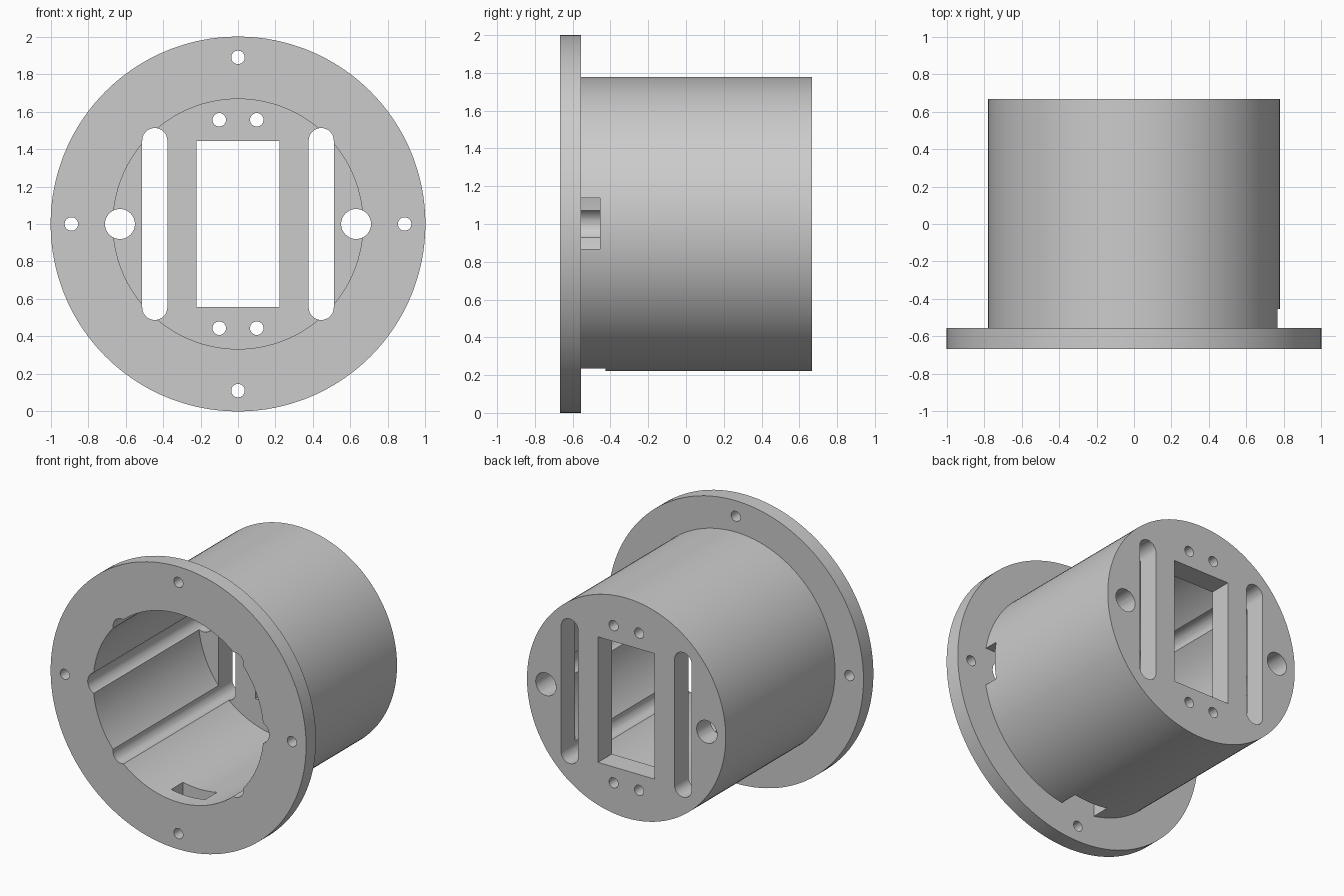
import bpy, bmesh
from math import cos, sin, pi, radians
from mathutils import Vector, Matrix

cube = bpy.data.objects.get("Cube")
if cube:
    bpy.data.objects.remove(cube)

CZ = 1.0                                     # height of the housing axis
FRONT, BACK = -0.667, 0.667
FLANGE_BACK = FRONT + 0.111
PLATE_FRONT = BACK - 0.155
BORE, TUBE, FLANGE = 0.667, 0.778, 1.0

grey = bpy.data.materials.new("plain grey")
grey.use_nodes = True
colour = (0.6, 0.6, 0.6, 1)
grey.diffuse_color = colour
grey.node_tree.nodes["Principled BSDF"].inputs["Base Color"].default_value = colour


def make_object(name, bm):
    bmesh.ops.recalc_face_normals(bm, faces=bm.faces)
    mesh = bpy.data.meshes.new(name)
    bm.to_mesh(mesh)
    bm.free()
    obj = bpy.data.objects.new(name, mesh)
    bpy.context.collection.objects.link(obj)
    mesh.materials.append(grey)
    return obj


def prism(bm, outline, y0, y1):
    """Extrude an (x, z) outline, measured from the axis, along y."""
    verts = [bm.verts.new((x, y0, z + CZ)) for x, z in outline]
    face = bm.faces.new(verts)
    moved = bmesh.ops.extrude_face_region(bm, geom=[face])["geom"]
    bmesh.ops.translate(bm, vec=(0, y1 - y0, 0),
                        verts=[v for v in moved if isinstance(v, bmesh.types.BMVert)])


def slot(x, z, r, half=0.0, n=32):
    """Round hole, or upright slot when half is above zero."""
    pts = []
    for side in (0, 1):
        for i in range(n // 2 + (1 if half else 0)):
            a = side * pi + 2 * pi * i / n
            pts.append((x + r * cos(a), z + r * sin(a) + (-half if side else half)))
    return pts


def box(x0, x1, z0, z1):
    return [(x0, z0), (x1, z0), (x1, z1), (x0, z1)]


# Housing: flange, tube and back plate turned around the y axis
profile = [(0, PLATE_FRONT), (BORE, PLATE_FRONT), (BORE, FRONT), (FLANGE, FRONT),
           (FLANGE, FLANGE_BACK), (TUBE, FLANGE_BACK), (TUBE, BACK), (0, BACK)]
bm = bmesh.new()
ring = [bm.verts.new((r, y, CZ)) for r, y in profile]
edges = [bm.edges.new(pair) for pair in zip(ring, ring[1:])]
bmesh.ops.spin(bm, geom=ring + edges, cent=(0, 0, CZ), axis=(0, 1, 0),
               angle=2 * pi, steps=128, use_duplicate=False)
bmesh.ops.remove_doubles(bm, verts=bm.verts, dist=1e-4)
housing = make_object("flanged_housing", bm)

# Cutter: screw holes, central window, long slots and side holes
holes = bmesh.new()
for x, z in ((0.889, 0), (-0.889, 0), (0, 0.889), (0, -0.889)):
    prism(holes, slot(x, z, 0.036), FRONT - 0.1, FLANGE_BACK + 0.1)
prism(holes, box(-0.222, 0.222, -0.444, 0.444), PLATE_FRONT - 0.1, BACK + 0.1)
for s in (-1, 1):
    for z in (-0.556, 0.556):
        prism(holes, slot(s * 0.1, z, 0.036), PLATE_FRONT - 0.1, BACK + 0.1)
    prism(holes, slot(s * 0.444, 0, 0.067, 0.445), FRONT - 0.1, BACK + 0.1)
    prism(holes, slot(s * 0.63, 0, 0.08), FRONT - 0.1, BACK + 0.1)

# Cutter: wall notches just behind the flange, at the side and underneath
notches = bmesh.new()
prism(notches, box(0.5, 0.9, -0.133, 0.137), FLANGE_BACK, -0.454)
prism(notches, box(-0.133, 0.133, -0.9, -0.5), FLANGE_BACK, -0.425)

for name, cutter_mesh in (("hole_cutter", holes), ("notch_cutter", notches)):
    cutter = make_object(name, cutter_mesh)
    cutter.hide_render = True
    mod = housing.modifiers.new(name, 'BOOLEAN')
    mod.operation, mod.solver, mod.object = 'DIFFERENCE', 'EXACT', cutter
    bpy.context.view_layer.objects.active = housing
    bpy.ops.object.modifier_apply(modifier=mod.name)
    bpy.data.objects.remove(cutter)

# Smooth curved walls, crisp rims
bpy.ops.object.select_all(action='DESELECT')
housing.select_set(True)
bpy.context.view_layer.objects.active = housing
bpy.ops.object.shade_smooth_by_angle(angle=radians(30))
